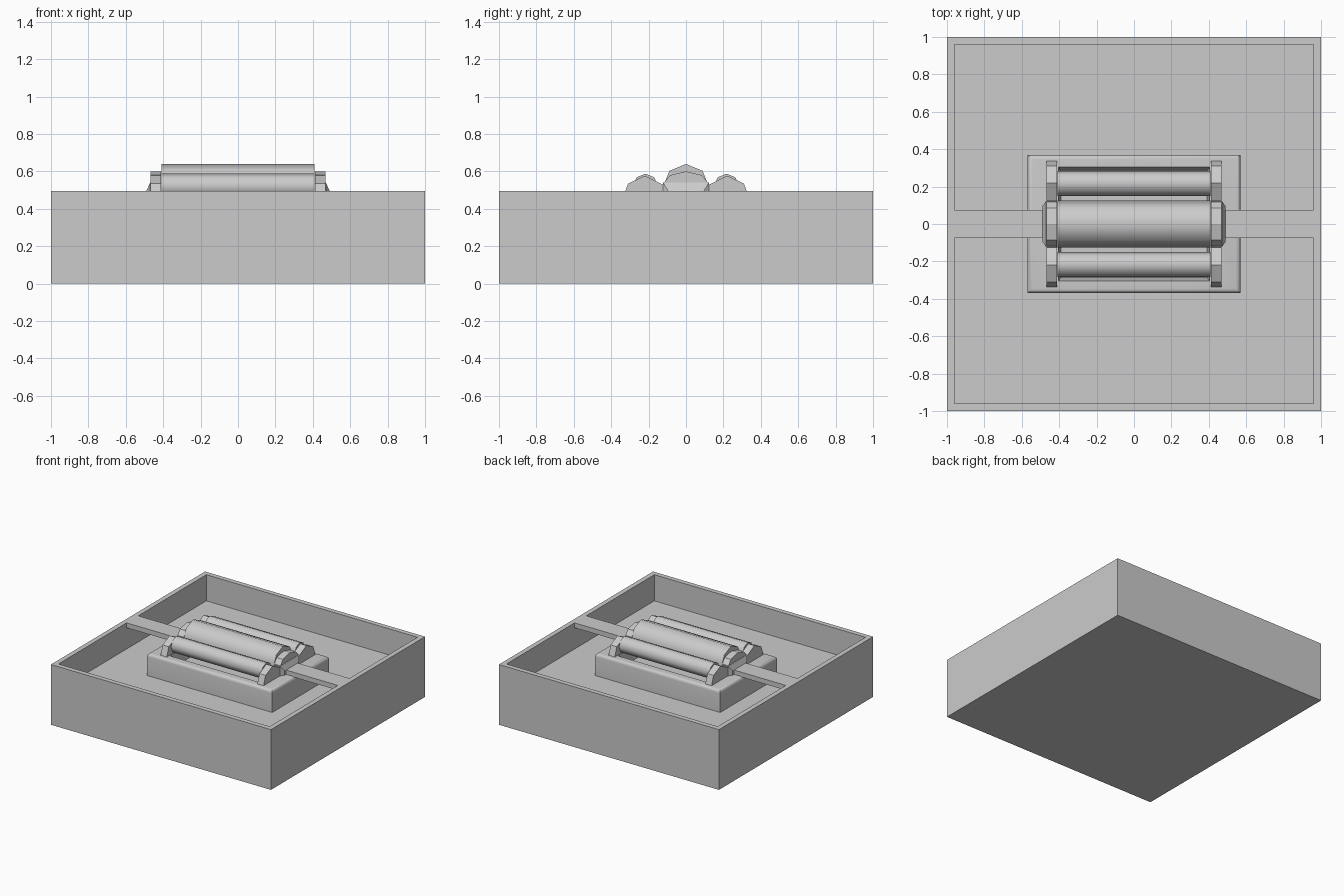
import bpy, bmesh
from math import sin, cos, pi, radians

if "Cube" in bpy.data.objects:
    bpy.data.objects.remove(bpy.data.objects["Cube"])


def finish(bm, name, smooth=None):
    bmesh.ops.recalc_face_normals(bm, faces=bm.faces)
    me = bpy.data.meshes.new(name)
    bm.to_mesh(me)
    bm.free()
    ob = bpy.data.objects.new(name, me)
    bpy.context.collection.objects.link(ob)
    if smooth:
        bpy.ops.object.select_all(action='DESELECT')
        ob.select_set(True)
        bpy.context.view_layer.objects.active = ob
        bpy.ops.object.shade_smooth_by_angle(angle=radians(smooth))
    return ob


def loft(name, rings, smooth=None):
    """Skin a closed solid through rings of equal point count."""
    bm = bmesh.new()
    loops = [[bm.verts.new(p) for p in ring] for ring in rings]
    n = len(loops[0])
    for a, b in zip(loops, loops[1:]):
        for i in range(n):
            j = (i + 1) % n
            bm.faces.new((a[i], a[j], b[j], b[i]))
    bm.faces.new(loops[0][::-1])
    bm.faces.new(loops[-1])
    return finish(bm, name, smooth)


def rect(hx, hy, z):
    return [(-hx, -hy, z), (hx, -hy, z), (hx, hy, z), (-hx, hy, z)]


def section(x, hy, z0, z1):
    return [(x, -hy, z0), (x, hy, z0), (x, hy, z1), (x, -hy, z1)]


def roller(name, y, z, r, hx, sides=8):
    ring = [(y + r * sin(2 * pi * i / sides), z + r * cos(2 * pi * i / sides))
            for i in range(sides)]
    return loft(name, [[(x, *p) for p in ring] for x in (-hx, hx)], 50)


# Open tray
loft("tray", [rect(1, 1, 0), rect(1, 1, .495), rect(.96, .96, .495), rect(.96, .96, .28)])

# Pedestal with rounded top edge and a sunken well
R = .025
rounded = [rect(.57 - R * (1 - cos(a)), .37 - R * (1 - cos(a)), .435 + R * sin(a))
           for a in (i * pi / 8 for i in range(5))]
loft("pedestal", [rect(.57, .37, .27)] + rounded
     + [rect(.405, .305, .46), rect(.39, .285, .36)], 30)

# Rollers
roller("main_roller", 0, .515, .125, .41)
for side, y in (("front", -.217), ("back", .217)):
    roller(side + "_roller", y, .521, .067, .41)

# End brackets, hubs and the strips reaching the tray walls
half = [(.34, .45), (.31, .535), (.22, .577), (.125, .53), (.085, .58)]
outline = half + [(0, .6)] + [(-y, z) for y, z in reversed(half)]
for side, s in (("left", -1), ("right", 1)):
    loft(side + "_bracket", [[(s * x, y, z) for y, z in outline] for x in (.412, .468)])
    loft(side + "_hub", [section(s * .415, .123, .42, .54), section(s * .47, .123, .42, .54),
                         section(s * .49, .095, .42, .495)])
    loft(side + "_strip", [section(s * .45, .076, .455, .495), section(s * .96, .076, .455, .495)])
